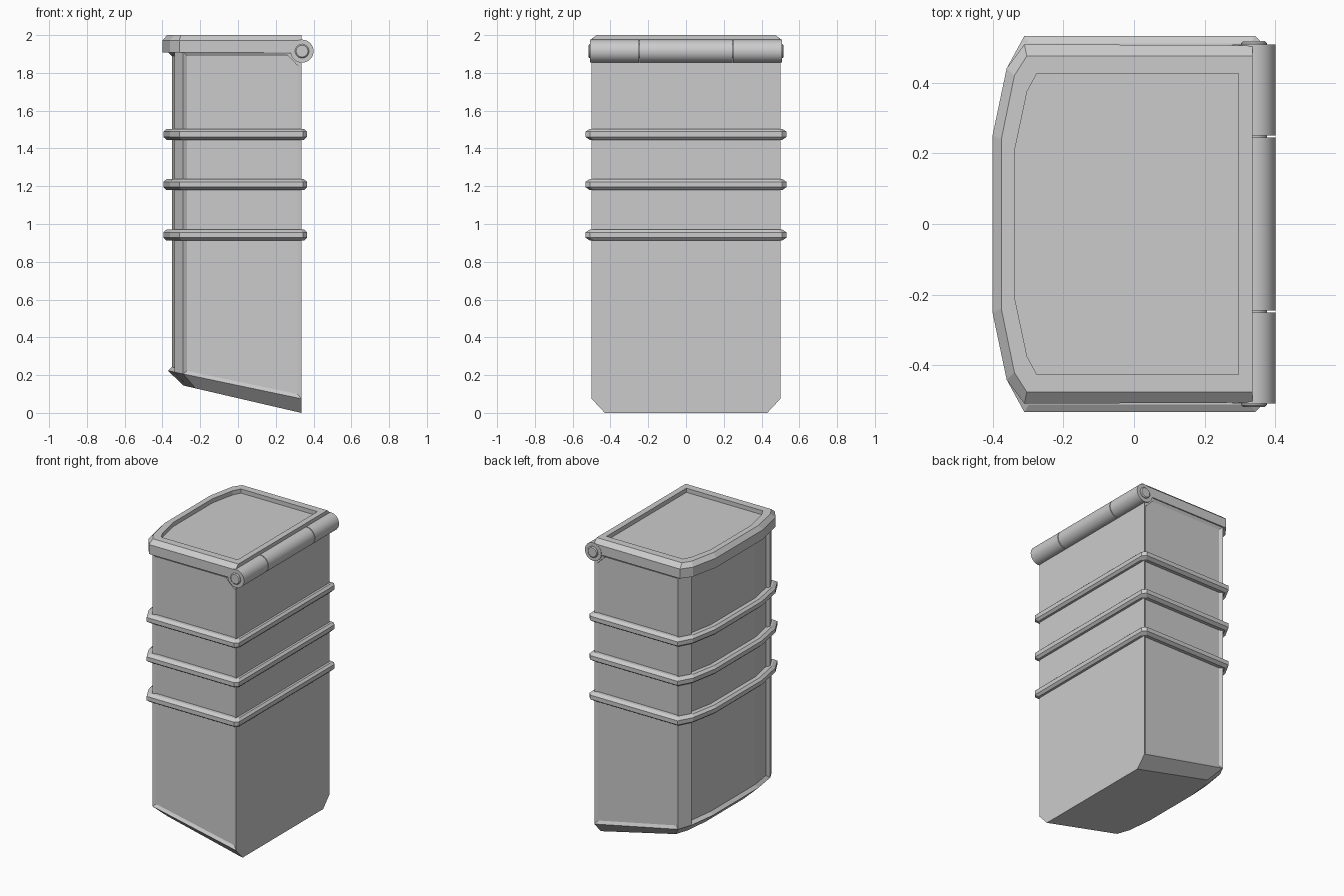
import bpy, bmesh, math

if "Cube" in bpy.data.objects:
    bpy.data.objects.remove(bpy.data.objects["Cube"])


def mirror(half):
    """Half outline on +y, back to front, mirrored into a closed loop."""
    return half + [(x, -y) for x, y in reversed(half)]


def finish(name, bm):
    bmesh.ops.recalc_face_normals(bm, faces=bm.faces[:])
    me = bpy.data.meshes.new(name)
    bm.to_mesh(me)
    bm.free()
    ob = bpy.data.objects.new(name, me)
    bpy.context.collection.objects.link(ob)
    return ob


def loft(loops, closed=False):
    """Skin loops of 3D points; cap the ends, or join last to first."""
    bm = bmesh.new()
    rings = [[bm.verts.new(p) for p in loop] for loop in loops]
    pairs = list(zip(rings, rings[1:]))
    if closed:
        pairs.append((rings[-1], rings[0]))
    n = len(rings[0])
    walls = [[bm.faces.new((a[i], a[(i + 1) % n], b[(i + 1) % n], b[i]))
              for i in range(n)] for a, b in pairs]
    if not closed:
        bm.faces.new(rings[0])
        bm.faces.new(rings[-1])
    bmesh.ops.recalc_face_normals(bm, faces=bm.faces[:])
    return bm, walls


def at(loop, z):
    return [(x, y, z) for x, y in loop]


def scaled(loop, s):
    return [(x * s, y * s) for x, y in loop]


def cylinder(name, x, z, r, y0, y1, bevel=0.0):
    ys = [(y0, r - bevel), (y0 + bevel, r), (y1 - bevel, r), (y1, r - bevel)]
    if not bevel:
        ys = [ys[0], ys[3]]
    n = 32
    ang = [2 * math.pi * i / n for i in range(n)]
    bm, walls = loft([[(x + q * math.cos(a), y, z + q * math.sin(a)) for a in ang]
                      for y, q in ys])
    for f in sum(walls, []):
        f.smooth = True
    for e in bm.edges:
        if e.calc_face_angle(0) > 0.5:
            e.smooth = False
    finish(name, bm)


# Body with slanted, chamfered bottom and recessed panels
body = mirror([(.335, .5), (-.29, .5), (-.335, .42), (-.37, .24)])
foot = mirror([(.335, .43), (-.225, .43), (-.265, .36), (-.29, .2)])
bm, walls = loft([
    [(x, y, (.335 - x) * .232) for x, y in foot],
    [(x, y, .075 + (.335 - x) * .21) for x, y in body],
    at(body, 1.91)])
for group, depth in (([0], -.012), ([6], -.012), ([2, 3, 4], -.02)):
    bmesh.ops.inset_region(bm, faces=[walls[1][i] for i in group],
                           thickness=.02, depth=depth, use_even_offset=True)
finish("body", bm)

# Corner gussets beneath the hinge
for side, label in ((-1, "front"), (1, "rear")):
    tri = [(.255, 1.9), (.33, 1.9), (.33, 1.83), (.312, 1.842)]
    bm, _ = loft([[(x, side * y, z) for x, z in tri] for y in (.48, .499)])
    finish("gusset_" + label, bm)

# Reinforcing ribs
rib = mirror([(.365, .508), (.343, .532), (-.31, .532), (-.36, .44), (-.395, .25)])
section = [(.86, -.03), (.96, -.03), (1, -.015), (1, .013), (.96, .027), (.86, .027)]
for i, z in enumerate((.943, 1.21, 1.476)):
    bm, _ = loft([at(scaled(rib, s), z + dz) for s, dz in section], closed=True)
    finish(f"rib_{i + 1}", bm)

# Lid with raised rim and sunken top
lid = mirror([(.335, .505), (-.31, .508), (-.36, .44), (-.4, .25)])
rim = mirror([(.335, .475), (-.303, .475), (-.338, .42), (-.375, .24)])
well = mirror([(.295, .425), (-.275, .425), (-.302, .375), (-.337, .21)])
bm, _ = loft([at(lid, 1.908), at(lid, 1.972), at(rim, 2.0),
              at(well, 2.0), at(well, 1.972)])
finish("lid", bm)

# Hinge knuckles and pin
for i, (a, b) in enumerate(((-.507, -.25), (-.245, .245), (.25, .507))):
    cylinder(f"hinge_knuckle_{i + 1}", .339, 1.915, .061, a, b)
cylinder("hinge_pin", .339, 1.915, .037, -.517, .517, .006)
